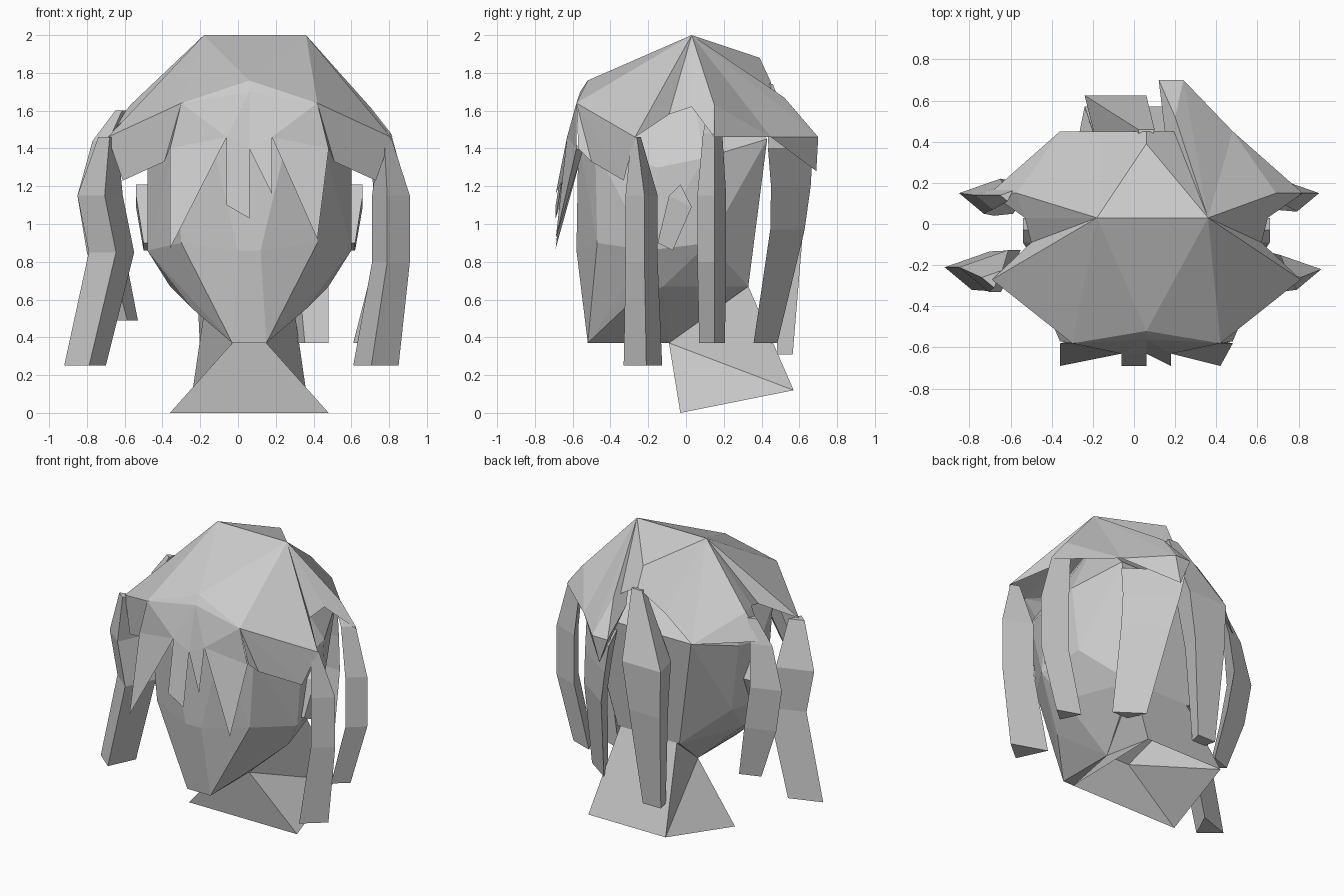
import bpy
import bmesh
from mathutils import Vector

default = bpy.data.objects.get("Cube")
if default:
    bpy.data.objects.remove(default, do_unlink=True)

MID = 0.06  # symmetry plane of the head

grey = bpy.data.materials.new("plain grey")
grey.use_nodes = True
grey.diffuse_color = (0.6, 0.6, 0.6, 1)
grey.node_tree.nodes["Principled BSDF"].inputs["Base Color"].default_value = (0.6, 0.6, 0.6, 1)


def finish(name, bm):
    bmesh.ops.recalc_face_normals(bm, faces=bm.faces)
    mesh = bpy.data.meshes.new(name)
    bm.to_mesh(mesh)
    bm.free()
    mesh.materials.append(grey)
    obj = bpy.data.objects.new(name, mesh)
    bpy.context.collection.objects.link(obj)
    return obj


def mirrored(points):
    return [(MID + side * x, y, z) for x, y, z in points for side in (-1, 1)]


def hull(name, points):
    bm = bmesh.new()
    verts = [bm.verts.new(p) for p in points]
    made = bmesh.ops.convex_hull(bm, input=verts)
    unused = set(made["geom_interior"] + made["geom_unused"])
    bmesh.ops.delete(bm, geom=[v for v in unused if isinstance(v, bmesh.types.BMVert)], context="VERTS")
    return finish(name, bm)


def lock(name, path, section):
    """Loft a hair strand: each path entry is centre x, y, z and width."""
    bm = bmesh.new()
    rings = []
    for x, y, z, width in path:
        rings.append([bm.verts.new((x + width * u, y + width * v, z)) for u, v in section])
    n = len(section)
    for low, high in zip(rings, rings[1:]):
        for i in range(n):
            j = (i + 1) % n
            bm.faces.new((low[i], low[j], high[j], high[i]))
    bm.faces.new(rings[0])
    bm.faces.new(rings[-1])
    return finish(name, bm)


# Head with narrow chin and sloping jaw
hull("head", mirrored([
    (0.09, -0.52, 0.37), (0.09, -0.09, 0.37), (0.3, -0.33, 0.55),
    (0.06, -0.58, 0.86), (0.42, -0.12, 0.67), (0.54, -0.2, 0.86),
    (0.36, -0.47, 0.9), (0.4, -0.48, 1.4), (0.2, -0.57, 1.45),
    (0.54, -0.15, 1.3), (0.5, 0.12, 0.9), (0.54, 0.1, 1.35),
    (0.24, 0.33, 0.67), (0.4, 0.43, 1.45), (0.25, 0, 1.85),
]))

# Neck flaring out to a slanted, open base
bm = bmesh.new()
corners = [(0.09, -0.09, 0.37), (0.42, -0.03, 0), (0.3, 0.57, 0.12), (0.22, 0.33, 0.67)]
verts = [bm.verts.new(p) for p in mirrored(corners)]
for side in (0, 1):
    throat, front, back, nape = verts[side::2]
    bm.faces.new((throat, front, back))
    bm.faces.new((throat, back, nape))
for a in (0, 4):
    bm.faces.new((verts[a], verts[a + 1], verts[a + 3], verts[a + 2]))
finish("neck", bm)

# Ears
for side, name in ((1, "left_ear"), (-1, "right_ear")):
    outline = [(-0.09, 1.15), (-0.03, 1.21), (0.03, 1.09), (-0.07, 0.86), (-0.15, 0.9)]
    hull(name, [(MID + side * (x - (z < 1) * 0.04), y, z) for x in (0.5, 0.6) for y, z in outline])

# Hair cap: ridge on top, flared flaps at the sides
cap = {
    "brow": (0.36, -0.58, 1.64), "temple": (0.75, -0.27, 1.46),
    "notch": (0.56, -0.09, 1.58), "side": (0.59, 0.03, 1.62), "upper": (0.63, 0.15, 1.63),
    "flare": (0.76, 0.15, 1.46), "nape": (0.42, 0.45, 1.46), "under": (0.45, -0.5, 1.33),
    "inner": (0.67, -0.33, 1.23), "fringe": (0.42, -0.57, 1.4), "parting": (0.22, 0.45, 1.62),
}
middle = {"front": (MID, -0.52, 1.76), "back": (MID, 0.39, 1.88), "low": (MID, 0.45, 1.75)}
half_faces = [
    "ridge front brow", "ridge brow temple", "ridge temple notch", "ridge notch side",
    "ridge side upper", "side flare upper", "ridge upper nape", "upper flare nape",
    "ridge nape parting", "ridge parting low back", "brow temple inner",
    "brow inner under", "brow under fringe",
]
bm = bmesh.new()
centre = {k: bm.verts.new(p) for k, p in middle.items()}
tops = []
for side in (-1, 1):
    v = {k: bm.verts.new((MID + side * x, y, z)) for k, (x, y, z) in cap.items()}
    v.update(centre)
    v["ridge"] = bm.verts.new((0.09 + side * 0.27, 0.03, 2))
    tops.append(v["ridge"])
    for face in half_faces:
        bm.faces.new([v[k] for k in face.split()])
for end in ("front", "back"):
    bm.faces.new((tops[0], tops[1], centre[end]))
finish("hair_cap", bm)

# Fringe: band below the brow with hanging spikes
bm = bmesh.new()
top = [bm.verts.new(p) for p in ((-0.3, -0.58, 1.64), (MID, -0.56, 1.7), (0.42, -0.58, 1.64))]
roots = [bm.verts.new((x, y, z)) for x, y, z in
         ((-0.36, -0.58, 1.4), (-0.06, -0.63, 1.46), (0.06, -0.63, 1.4),
          (0.18, -0.63, 1.46), (0.48, -0.58, 1.4))]
for a, b, c in ((0, 0, 1), (1, 2, 3), (2, 3, 4)):
    bm.faces.new((top[a], roots[b], roots[c]))
bm.faces.new((top[0], roots[1], top[1]))
bm.faces.new((top[1], roots[1], roots[2]))
bm.faces.new((top[1], roots[3], top[2]))
peak = bm.verts.new((MID, -0.52, 1.76))
bm.faces.new((top[0], top[1], peak))
bm.faces.new((top[1], top[2], peak))
for i, (x, z) in enumerate(((-0.36, 0.87), (0.06, 1.03), (0.18, 1.16), (0.42, 0.92))):
    tip = bm.verts.new((x, -0.69, z))
    a, b = roots[i], roots[i + 1]
    crease = bm.verts.new((a.co + b.co) / 2 + Vector((0, 0.06, -0.04)))
    bm.faces.new((a, tip, b))
    bm.faces.new((a, crease, tip))
    bm.faces.new((crease, b, tip))
    if i == 1:  # blunt side of the middle spike
        bm.faces.new((a, bm.verts.new((-0.06, -0.69, 1.1)), tip))
finish("fringe", bm)

# Side locks, with a wedge section whose point faces the front
wedge = [(1, 0), (-0.2, -1), (-1, 0.7)]
wedge_right = [(-x, y) for x, y in wedge]
lock("left_front_lock", [
    (0.78, -0.26, 1.46, 0.03), (0.81, -0.22, 1.15, 0.1),
    (0.81, -0.22, 0.8, 0.1), (0.73, -0.21, 0.25, 0.12)], wedge)
lock("right_front_lock", [
    (-0.69, -0.26, 1.46, 0.05), (-0.73, -0.21, 1.15, 0.12),
    (-0.67, -0.21, 0.85, 0.12), (-0.81, -0.21, 0.25, 0.11)], wedge_right)
lock("left_back_lock", [
    (0.67, 0.15, 1.62, 0.03), (0.75, 0.15, 1.48, 0.06), (0.81, 0.15, 1.15, 0.09),
    (0.81, 0.15, 0.8, 0.09), (0.69, 0.15, 0.37, 0.08)], wedge)
lock("right_back_lock", [
    (-0.62, 0.14, 1.6, 0.03), (-0.7, 0.14, 1.44, 0.07), (-0.75, 0.15, 1.15, 0.1),
    (-0.7, 0.14, 0.85, 0.1), (-0.6, 0.12, 0.49, 0.07)], wedge_right)

# Raised swoop from the ridge to the left rear lock
hull("rear_swoop", [
    (0.36, 0.03, 2), (0.48, 0.45, 1.46), (0.12, 0.7, 1.46), (0.24, 0.7, 1.46),
    (0.19, 0.69, 1.28), (0.15, 0.45, 1.6), (0.2, 0.52, 1.67),
])

# Loose locks down the back
slanted = [(-1, 0.6), (1, -0.8), (-0.4, -0.8)]
lock("left_rear_lock", [
    (0.3, 0.57, 1.4, 0.17), (0.32, 0.57, 1.2, 0.15),
    (0.35, 0.55, 0.97, 0.13), (0.39, 0.43, 0.37, 0.09)], slanted)
flat = [(-1, 0.5), (1, 0.5), (0.7, -0.7), (-0.7, -0.7)]
lock("right_rear_lock", [
    (0.06, 0.44, 1.74, 0.04), (-0.09, 0.55, 1.3, 0.15),
    (-0.11, 0.56, 0.97, 0.12), (-0.13, 0.53, 0.31, 0.07)], flat)
